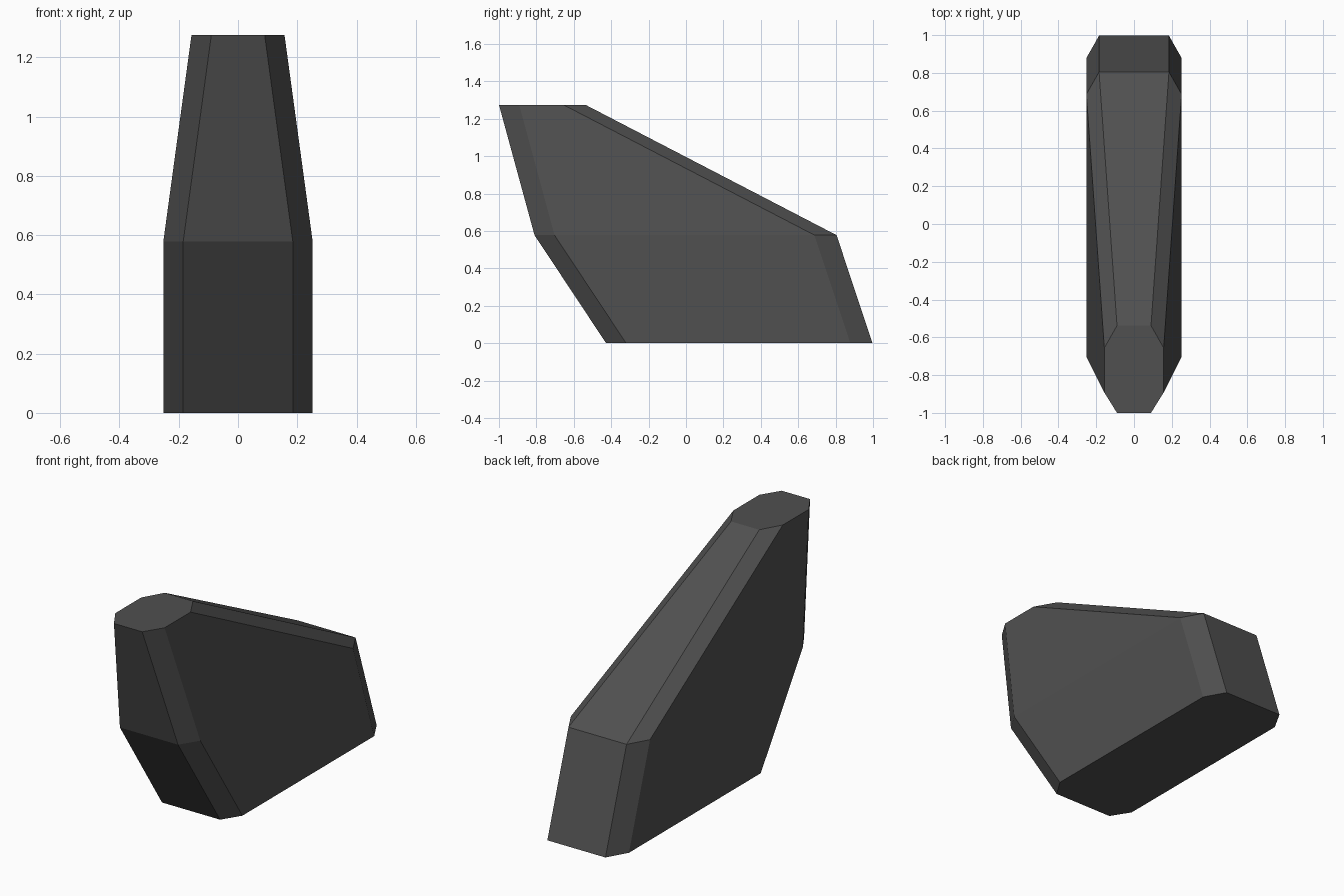
import bpy, bmesh

if "Cube" in bpy.data.objects:
    bpy.data.objects.remove(bpy.data.objects["Cube"])

# Single dark grey material
mat = bpy.data.materials.new("dark grey")
mat.diffuse_color = (0.08, 0.08, 0.08, 1)
mat.use_nodes = True
mat.node_tree.nodes["Principled BSDF"].inputs["Base Color"].default_value = mat.diffuse_color

# Chamfered-rectangle sections: z, half width, chamfer x, front y, back y, front and back chamfer y
sections = [
    (0.0, 0.252, 0.067, -0.427, 0.997, 0.107, 0.118),
    (0.578, 0.252, 0.067, -0.81, 0.805, 0.107, 0.118),
    (1.275, 0.157, 0.067, -1.0, -0.538, 0.108, 0.118),
]


def ring(bm, z, w, c, y0, y1, f, b):
    """Eight-sided section, counter-clockwise from above."""
    pts = [(-w + c, y0), (w - c, y0), (w, y0 + f), (w, y1 - b),
           (w - c, y1), (-w + c, y1), (-w, y1 - b), (-w, y0 + f)]
    return [bm.verts.new((x, y, z)) for x, y in pts]


# Loft the slanted body through the sections and cap both ends
bm = bmesh.new()
rings = [ring(bm, *s) for s in sections]
for lo, hi in zip(rings, rings[1:]):
    for i in range(8):
        j = (i + 1) % 8
        bm.faces.new((lo[i], lo[j], hi[j], hi[i]))
bm.faces.new(rings[0][::-1])
bm.faces.new(rings[-1])
bmesh.ops.recalc_face_normals(bm, faces=bm.faces[:])

mesh = bpy.data.meshes.new("slanted_body")
bm.to_mesh(mesh)
bm.free()
mesh.materials.append(mat)
bpy.context.collection.objects.link(bpy.data.objects.new("slanted_body", mesh))
